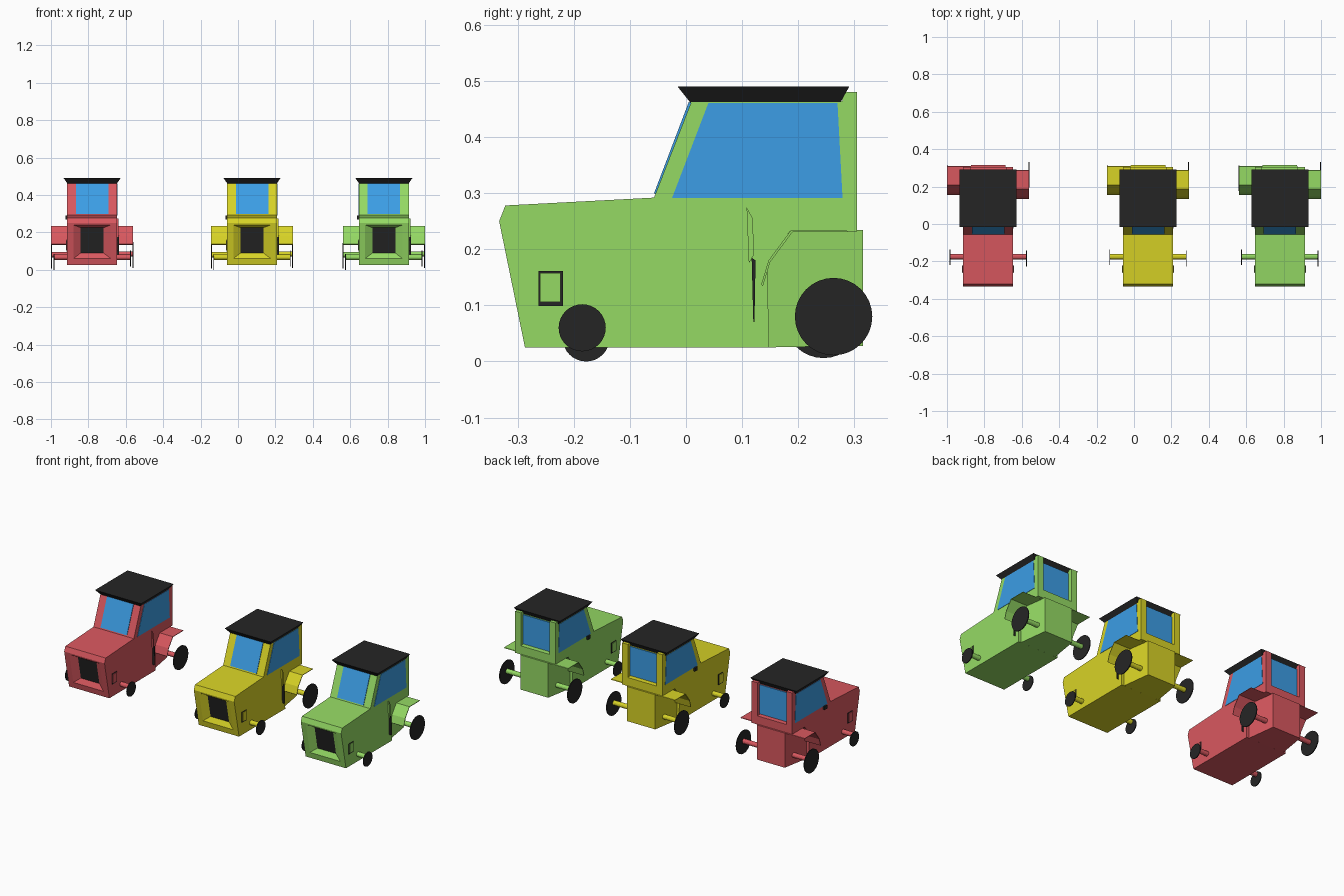
import bpy, bmesh, math
from mathutils import Vector, Matrix

if "Cube" in bpy.data.objects:
    bpy.data.objects.remove(bpy.data.objects["Cube"])


def material(name, r, g, b):
    m = bpy.data.materials.new(name)
    lin = [((c / 255 + 0.055) / 1.055) ** 2.4 for c in (r, g, b)]
    m.diffuse_color = (*lin, 1)
    m.use_nodes = True
    m.node_tree.nodes["Principled BSDF"].inputs["Base Color"].default_value = m.diffuse_color
    return m


RED = material("tractor_red", 217, 88, 95)
YELLOW = material("tractor_yellow", 216, 211, 38)
GREEN = material("tractor_green", 149, 218, 100)
BLACK = material("black", 37, 37, 37)
BLUE = material("window_blue", 60, 158, 230)


def finish(name, bm, mats, cx):
    bmesh.ops.recalc_face_normals(bm, faces=bm.faces)
    me = bpy.data.meshes.new(name)
    bm.to_mesh(me)
    bm.free()
    for m in mats:
        me.materials.append(m)
    ob = bpy.data.objects.new(name, me)
    ob.location.x = cx
    bpy.context.collection.objects.link(ob)
    return ob


def loft(bm, a, b):
    """Closed solid between two matching outlines."""
    va, vb = [bm.verts.new(p) for p in a], [bm.verts.new(p) for p in b]
    n = len(va)
    bm.faces.new(va)
    bm.faces.new(vb[::-1])
    for i in range(n):
        bm.faces.new((va[i], vb[i], vb[(i + 1) % n], va[(i + 1) % n]))


def solid(name, a, b, mat, cx):
    bm = bmesh.new()
    loft(bm, a, b)
    return finish(name, bm, [mat], cx)


def side_plate(name, prof, x0, x1, mat, cx):
    return solid(name, [(x0, y, z) for y, z in prof], [(x1, y, z) for y, z in prof], mat, cx)


def rect(y, z, hy, hz):
    return [(y - hy, z - hz), (y + hy, z - hz), (y + hy, z + hz), (y - hy, z + hz)]


def cylinder(name, x0, x1, y, z, r, n, mat, cx):
    prof = [(y + r * math.cos(2 * math.pi * i / n), z + r * math.sin(2 * math.pi * i / n)) for i in range(n)]
    return side_plate(name, prof, x0, x1, mat, cx)


W = 0.133  # half width of the body


def tractor(cx, paint, tag):
    # hood and cab in one profile, notched for the rear wheels
    prof = [(-0.287, 0.025), (-0.333, 0.25), (-0.322, 0.278), (-0.057, 0.292), (0.01, 0.464),
            (0.279, 0.464), (0.28, 0.285), (0.305, 0.283), (0.305, 0.232), (0.185, 0.232),
            (0.145, 0.17), (0.148, 0.025)]
    bm = bmesh.new()
    loft(bm, [(-W, y, z) for y, z in prof], [(W, y, z) for y, z in prof])
    bm.faces.ensure_lookup_table()
    nose = min((f for f in bm.faces if len(f.verts) == 4), key=lambda f: f.calc_center_median().y)
    nose = [f for f in bm.faces if len(f.verts) == 4 and
            min(v.co.z for v in f.verts) < 0.03 and max(v.co.y for v in f.verts) < -0.28][0]
    # nose frame, then recessed grille
    for hx, zlo, zhi, depth in ((0.1, 0.06, 0.24, 0), (0.061, 0.09, 0.225, 0.022)):
        bmesh.ops.inset_individual(bm, faces=[nose], thickness=0.01)
        mid = nose.calc_center_median().z
        for v in nose.verts:
            z = zhi if v.co.z > mid else zlo
            y = -0.287 - 0.046 * (z - 0.025) / 0.225 + depth
            v.co = (math.copysign(hx, v.co.x), y, z)
    nose.material_index = 1
    finish(tag + "_body", bm, [paint, BLACK], cx)

    # narrower tail between the rear wheels
    def section(y, z0, z1, w):
        return [(-w, y, z0), (w, y, z0), (w, y, z1), (-w, y, z1)]
    solid(tag + "_tail", section(0.14, 0.025, 0.234, 0.118), section(0.315, 0.028, 0.234, 0.092), paint, cx)

    # roof flaring upward
    def slab(hx, y0, y1, z):
        return [(-hx, y0, z), (hx, y0, z), (hx, y1, z), (-hx, y1, z)]
    solid(tag + "_roof", slab(0.132, 0.008, 0.275, 0.461), slab(0.152, -0.015, 0.291, 0.49), BLACK, cx)

    # windscreen and rear window
    push = Vector((0, -0.004, 0.0016))
    pane = [Vector(p) for p in ((-0.087, -0.053, 0.298), (0.087, -0.053, 0.298), (0.087, 0.009, 0.461), (-0.087, 0.009, 0.461))]
    solid(tag + "_windscreen", pane, [p + push for p in pane], BLUE, cx)
    solid(tag + "_rear_window", section(0.278, 0.288, 0.461, 0.095), section(0.284, 0.288, 0.461, 0.095), BLUE, cx)

    for s, side in ((-1, "left"), (1, "right")):
        t = tag + "_" + side
        side_plate(t + "_window", [(-0.025, 0.291), (0.04, 0.461), (0.27, 0.461), (0.279, 0.291)],
                   s * (W - 0.002), s * (W + 0.002), BLUE, cx)
        side_plate(t + "_rear_pillar", [(0.279, 0.28), (0.305, 0.28), (0.305, 0.48), (0.279, 0.48)],
                   s * 0.095, s * W, paint, cx)
        # small side lamp with dark rim
        side_plate(t + "_lamp_rim", rect(-0.241, 0.13, 0.022, 0.031), s * W, s * (W + 0.003), BLACK, cx)
        side_plate(t + "_lamp", rect(-0.242, 0.132, 0.018, 0.026), s * W, s * (W + 0.006), paint, cx)
        # thin bent fender, the left one sits slightly further back
        d = 0.0 if s > 0 else 0.022
        top = [(0.134 + d, 0.137), (0.147 + d, 0.18), (0.187 + d, 0.234), (0.286 + d, 0.234)]
        low = [(y + 0.003, z - 0.003) for y, z in top]
        side_plate(t + "_fender", top + low[::-1], s * 0.09, s * 0.219, paint, cx)
        # wheels and axles
        fy, fz = (-0.185, 0.06) if s > 0 else (-0.178, 0.042)
        ry, rz = (0.263, 0.08) if s > 0 else (0.245, 0.075)
        cylinder(t + "_front_axle", s * 0.1, s * 0.204, -0.175, 0.067, 0.014, 12, paint, cx)
        cylinder(t + "_front_wheel", s * 0.202, s * 0.207, fy, fz, 0.042, 32, BLACK, cx)
        cylinder(t + "_rear_axle", s * 0.08, s * 0.217, ry, rz + 0.005, 0.014, 12, paint, cx)
        cylinder(t + "_rear_wheel", s * 0.215, s * 0.22, ry, rz, 0.069, 32, BLACK, cx)

    # door handle, step on the right and mirror on the left
    side_plate(tag + "_door_handle", [(0.108, 0.275), (0.119, 0.255), (0.121, 0.19), (0.112, 0.175)],
               W - 0.002, W + 0.008, paint, cx)
    side_plate(tag + "_step", [(0.117, 0.185), (0.124, 0.18), (0.122, 0.07), (0.12, 0.07)],
               W - 0.002, W + 0.012, BLACK, cx)
    side_plate(tag + "_mirror", rect(0.0, 0.28, 0.012, 0.01), -W - 0.01, -W + 0.002, BLACK, cx)


tractor(-0.78, RED, "red")
tractor(0.075, YELLOW, "yellow")
tractor(0.78, GREEN, "green")
